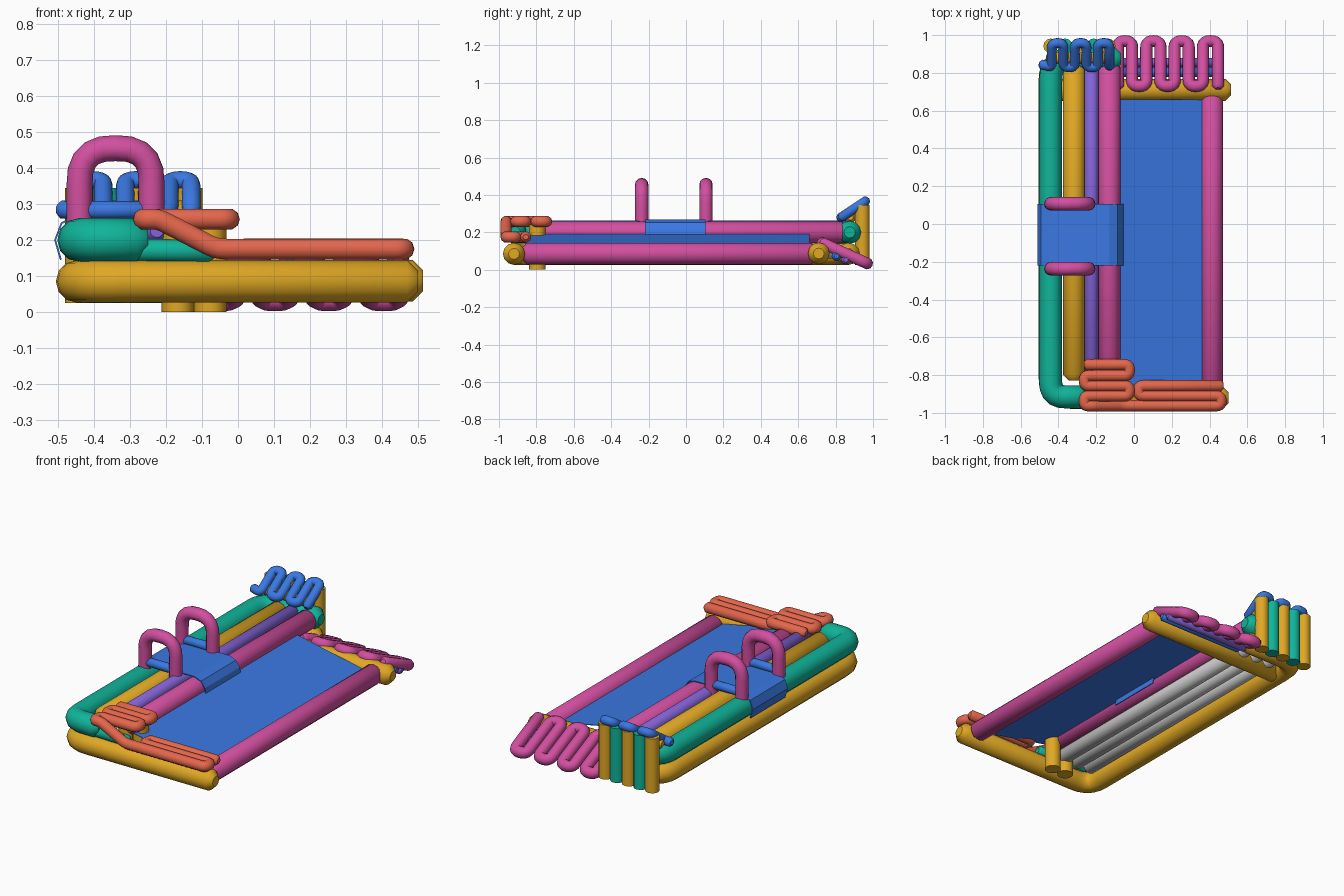
import bpy, bmesh, math
from mathutils import Vector as V

if "Cube" in bpy.data.objects:
    bpy.data.objects.remove(bpy.data.objects["Cube"])


def mat(name, rgb):
    m = bpy.data.materials.new(name)
    lin = [((c / 255 + 0.055) / 1.055) ** 2.4 for c in rgb]
    m.diffuse_color = (*lin, 1)
    m.use_nodes = True
    m.node_tree.nodes["Principled BSDF"].inputs["Base Color"].default_value = m.diffuse_color
    return m


YELLOW = mat("golden yellow", (224, 168, 36))
TEAL = mat("teal", (16, 180, 154))
PINK = mat("pink", (210, 79, 160))
BLUE = mat("blue", (58, 120, 226))
PURPLE = mat("purple", (132, 100, 216))
ORANGE = mat("coral orange", (228, 102, 76))
GREY = mat("light grey", (205, 205, 205))


def rounded(pts, r, n=5):
    """Fillet the corners of a polyline."""
    pts = [V(p) for p in pts]
    out = [pts[0]]
    for a, b, c in zip(pts, pts[1:], pts[2:]):
        d = min(r, (a - b).length * 0.499, (c - b).length * 0.499)
        p, q = b + (a - b).normalized() * d, b + (c - b).normalized() * d
        for i in range(n + 1):
            t = i / n
            k = 0.17 * 4 * t * (1 - t)          # nudge the Bezier to a near-circular arc
            arc = (1 - t) ** 2 * p + 2 * t * (1 - t) * b + t * t * q
            out.append(arc + ((p + q) / 2 - b) * (-k * 0.25))
    out.append(pts[-1])
    return out


def tube(name, pts, r, m, bend=0.0, cap=0.5, sides=4):
    """Inflated tube along a path, with tapered ends."""
    path = rounded(pts, bend) if bend else [V(p) for p in pts]
    radii = [1.0] * len(path)
    if cap:
        e0, e1 = (path[0] - path[1]).normalized(), (path[-1] - path[-2]).normalized()
        path = [path[0] + e0 * r * cap] + path + [path[-1] + e1 * r * cap]
        radii = [0.5] + radii + [0.5]
    cu = bpy.data.curves.new(name, "CURVE")
    cu.dimensions = "3D"
    cu.bevel_depth = r
    cu.bevel_resolution = sides
    cu.use_fill_caps = True
    sp = cu.splines.new("POLY")
    sp.points.add(len(path) - 1)
    for p, co, rad in zip(sp.points, path, radii):
        p.co = (*co, 1)
        p.radius = rad
    ob = bpy.data.objects.new(name, cu)
    bpy.context.collection.objects.link(ob)
    bpy.ops.object.select_all(action="DESELECT")
    ob.select_set(True)
    bpy.context.view_layer.objects.active = ob
    bpy.ops.object.convert(target="MESH")
    ob = bpy.context.object
    ob.data.materials.clear()
    ob.data.materials.append(m)
    bpy.ops.object.shade_smooth_by_angle(angle=math.radians(50))
    return ob


def sheet(name, profile, y0, y1, thick, m):
    """Thin fabric: x-z profile extruded along y."""
    bm = bmesh.new()
    rows = [[bm.verts.new((x, y, z)) for x, z in profile] for y in (y0, y1)]
    for i in range(len(profile) - 1):
        bm.faces.new((rows[0][i], rows[0][i + 1], rows[1][i + 1], rows[1][i]))
    me = bpy.data.meshes.new(name)
    bm.to_mesh(me)
    bm.free()
    me.materials.append(m)
    ob = bpy.data.objects.new(name, me)
    bpy.context.collection.objects.link(ob)
    s = ob.modifiers.new("thickness", "SOLIDIFY")
    s.thickness = thick
    s.offset = 0


# base ring
tube("base_ring", [(0.47, -0.92, 0.085), (-0.447, -0.92, 0.085), (-0.447, 0.87, 0.085),
                   (-0.1, 0.87, 0.085)], 0.059, YELLOW, 0.12)
tube("base_back_tube", [(-0.42, 0.71, 0.087), (0.485, 0.71, 0.087)], 0.058, YELLOW)
tube("base_right_tube", [(0.413, -0.85, 0.086), (0.413, 0.67, 0.086)], 0.058, PINK)

# floor, sloping down from the seat to the right tube, and underside tubes
sheet("floor", [(-0.08, 0.19), (0.37, 0.1)], -0.86, 0.66, 0.004, BLUE)
for i, x in enumerate((-0.33, -0.24, -0.15)):
    tube(f"underside_tube_{i}", [(x, -0.78, 0.105), (x, 0.8, 0.105)], 0.045, GREY)

# seat tubes
tube("seat_rim", [(-0.28, -0.915, 0.2), (-0.441, -0.915, 0.2), (-0.441, 0.875, 0.2),
                  (-0.1, 0.875, 0.2)], 0.061, TEAL, 0.12)
tube("seat_rim_tail", [(-0.28, -0.915, 0.172), (-0.08, -0.915, 0.168)], 0.032, TEAL)
tube("seat_tube_yellow", [(-0.317, -0.8, 0.2), (-0.317, 0.83, 0.2)], 0.058, YELLOW)
tube("seat_tube_purple", [(-0.225, -0.8, 0.226), (-0.225, 0.83, 0.226)], 0.038, PURPLE)
tube("seat_tube_pink", [(-0.13, -0.8, 0.2), (-0.13, 0.83, 0.2)], 0.058, PINK)

# front posts
for i, x in enumerate((-0.167, -0.077)):
    tube(f"front_post_{i}", [(x, -0.795, 0.0), (x, -0.795, 0.245)], 0.045, YELLOW, cap=0)

# draped cover with two handles
sheet("cover", [(-0.492, 0.145), (-0.508, 0.2), (-0.49, 0.247), (-0.45, 0.265), (-0.13, 0.265),
                (-0.088, 0.25), (-0.064, 0.215), (-0.05, 0.145)], -0.22, 0.105, 0.005, BLUE)
for i, y in enumerate((-0.237, 0.107)):
    tube(f"handle_{i}", [(-0.44, y, 0.22), (-0.44, y, 0.455), (-0.24, y, 0.455), (-0.24, y, 0.22)],
         0.036, PINK, 0.1, cap=0)
    tube(f"handle_bar_{i}", [(-0.42, y, 0.283), (-0.26, y, 0.283)], 0.025, BLUE)

# coiled front armrest: raised loops, then a ramp down to the long low loops
H, L = 0.258, 0.175
tube("front_armrest", [
    (-0.25, -0.745, H), (-0.025, -0.745, H), (-0.025, -0.803, H), (-0.262, -0.803, H),
    (-0.262, -0.857, H), (-0.025, -0.857, H), (-0.025, -0.91, H), (-0.262, -0.91, H),
    (-0.262, -0.962, H), (-0.22, -0.962, H), (-0.06, -0.962, L), (0.46, -0.962, L),
    (0.46, -0.91, L), (0.025, -0.91, L), (0.025, -0.857, L), (0.46, -0.857, L)],
    0.03, ORANGE, 0.028, sides=3)

# headrest: upright tubes in alternating colours
for i in range(5):
    x = -0.441 + i * 0.076
    tube(f"headrest_tube_{i}", [(x, 0.943, 0.025), (x, 0.943, 0.345)], 0.039,
         TEAL if i % 2 else YELLOW, cap=0)
tube("headrest_bar", [(-0.45, 0.88, 0.28), (-0.14, 0.88, 0.28)], 0.03, YELLOW)


def coil(xs, low, high):
    """Zigzag between a low and a high (y, z) line."""
    pts = []
    for i, x in enumerate(xs):
        a, b = (high, low) if i % 2 else (low, high)
        pts += [(x, *a), (x, *b)]
    return pts


# headrest coil
tube("headrest_coil", [(-0.49, 0.845, 0.285)] +
     coil([-0.435 + i * 0.061 for i in range(6)], (0.83, 0.28), (0.958, 0.366)),
     0.026, BLUE, 0.03, sides=3)

# sloping foot coil at the back, with two thin tubes under it
tube("foot_coil", coil([-0.085 + i * 0.075 for i in range(7)] + [0.445],
                       (0.73, 0.142), (0.968, 0.034)),
     0.032, PINK, 0.037, sides=3)
tube("foot_tube_blue", [(-0.08, 0.805, 0.073), (0.46, 0.805, 0.073)], 0.026, BLUE)
tube("foot_tube_purple", [(-0.08, 0.855, 0.053), (0.46, 0.855, 0.053)], 0.024, PURPLE)
